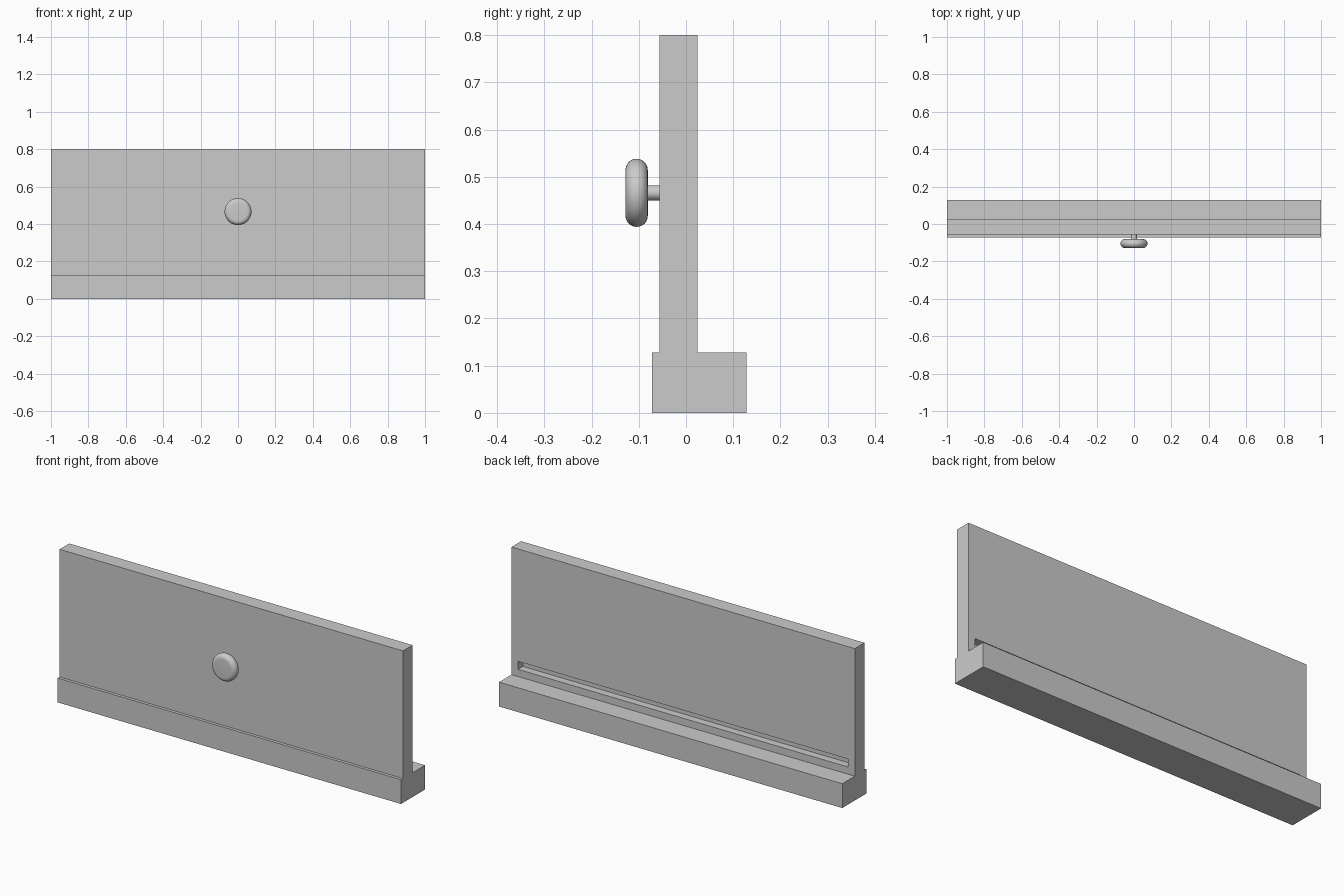
import bpy
import bmesh
from math import pi
from mathutils import Matrix

cube = bpy.data.objects.get("Cube")
if cube:
    bpy.data.objects.remove(cube, do_unlink=True)

grey = bpy.data.materials.new("plain_grey")
grey.use_nodes = True
colour = (0.6, 0.6, 0.6, 1)
grey.diffuse_color = colour
grey.node_tree.nodes["Principled BSDF"].inputs["Base Color"].default_value = colour


def finish(name, bm):
    bmesh.ops.recalc_face_normals(bm, faces=bm.faces)
    mesh = bpy.data.meshes.new(name)
    bm.to_mesh(mesh)
    bm.free()
    mesh.materials.append(grey)
    obj = bpy.data.objects.new(name, mesh)
    bpy.context.collection.objects.link(obj)
    return obj


def box(name, half_x, y0, y1, z0, z1):
    bm = bmesh.new()
    bmesh.ops.create_cube(bm, size=1)
    bmesh.ops.scale(bm, vec=(2 * half_x, y1 - y0, z1 - z0), verts=bm.verts)
    bmesh.ops.translate(bm, vec=(0, (y0 + y1) / 2, (z0 + z1) / 2), verts=bm.verts)
    return finish(name, bm)


def smooth(obj):
    bpy.ops.object.select_all(action="DESELECT")
    obj.select_set(True)
    bpy.context.view_layer.objects.active = obj
    bpy.ops.object.shade_smooth_by_angle(angle=pi / 6)


# Base rail and upright panel
box("base_rail", 1, -0.072, 0.128, 0, 0.128)
panel = box("panel", 1, -0.056, 0.024, 0.128, 0.8)

# Long shallow slot in the back of the panel
cutter = box("slot_cutter", 0.962, -0.016, 0.06, 0.166, 0.208)
cutter.hide_render = True
cutter.hide_viewport = True
cut = panel.modifiers.new("slot", "BOOLEAN")
cut.operation = "DIFFERENCE"
cut.solver = "EXACT"
cut.object = cutter

# Round knob with a fully rounded rim, on a short stem
KNOB_Z = 0.466


def disc(name, radius, y0, y1, segments, bevel=0):
    bm = bmesh.new()
    bmesh.ops.create_cone(bm, cap_ends=True, segments=segments, radius1=radius,
                          radius2=radius, depth=y1 - y0)
    if bevel:
        rims = [e for e in bm.edges if abs(e.verts[0].co.z - e.verts[1].co.z) < 1e-5]
        bmesh.ops.bevel(bm, geom=rims, offset=bevel, segments=8,
                        affect="EDGES", profile=0.5)
    bmesh.ops.transform(bm, verts=bm.verts,
                        matrix=Matrix.Translation((0, (y0 + y1) / 2, KNOB_Z))
                        @ Matrix.Rotation(pi / 2, 4, "X"))
    smooth(finish(name, bm))


disc("knob", 0.072, -0.128, -0.081, 64, bevel=0.0232)
disc("knob_stem", 0.016, -0.083, -0.054, 32)
